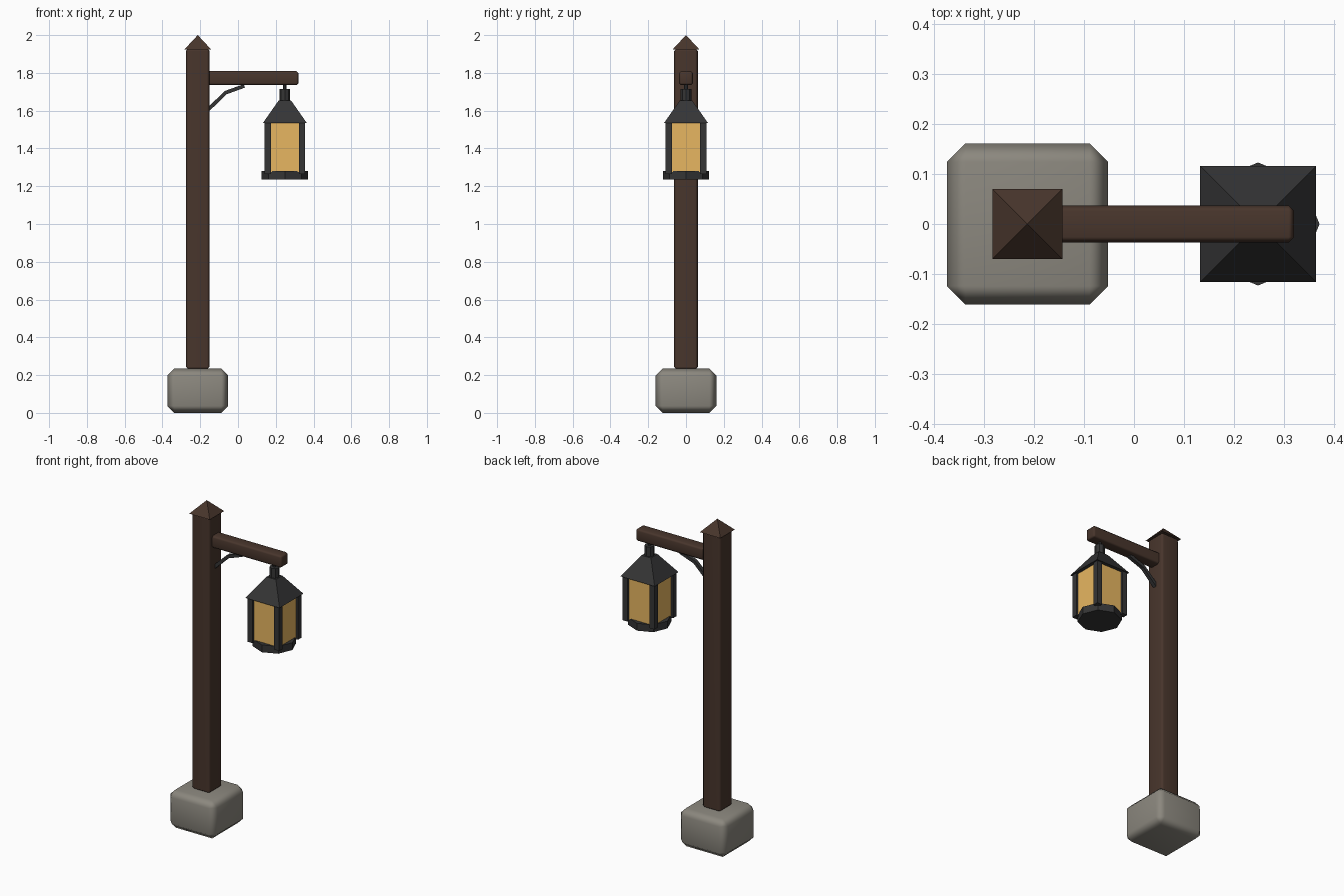
import bpy, bmesh, math
from mathutils import Matrix, Vector

if "Cube" in bpy.data.objects:
    bpy.data.objects.remove(bpy.data.objects["Cube"])


def material(name, rgb):
    m = bpy.data.materials.new(name)
    m.diffuse_color = (*rgb, 1)
    m.use_nodes = True
    m.node_tree.nodes["Principled BSDF"].inputs["Base Color"].default_value = m.diffuse_color
    return m


WOOD = material("dark_wood", (0.065, 0.036, 0.025))
STONE = material("stone", (0.26, 0.245, 0.21))
IRON = material("iron", (0.035, 0.035, 0.036))
GLASS = material("amber_glass", (0.80, 0.47, 0.12))
POST_X, LAMP_X = -0.213, 0.248


def finish(name, bm, mat, smooth=False):
    bmesh.ops.recalc_face_normals(bm, faces=bm.faces)
    me = bpy.data.meshes.new(name)
    bm.to_mesh(me)
    bm.free()
    ob = bpy.data.objects.new(name, me)
    bpy.context.collection.objects.link(ob)
    me.materials.append(mat)
    if smooth:
        bpy.ops.object.select_all(action='DESELECT')
        ob.select_set(True)
        bpy.context.view_layer.objects.active = ob
        bpy.ops.object.shade_smooth_by_angle(angle=math.radians(60))
        ob.modifiers.new("flat_faces", 'WEIGHTED_NORMAL').keep_sharp = True
    return ob


def box(name, lo, hi, mat, bevel=0):
    lo, hi = Vector(lo), Vector(hi)
    bm = bmesh.new()
    bmesh.ops.create_cube(bm, size=1, matrix=Matrix.Translation((lo + hi) / 2)
                          @ Matrix.Diagonal((*(hi - lo), 1)))
    if bevel:
        bmesh.ops.bevel(bm, geom=bm.edges[:], offset=bevel, segments=1,
                        affect='EDGES', profile=0.5)
    return finish(name, bm, mat, bevel > 0)


def prism(name, x, z0, z1, r0, r1, sides, turn, mat):
    bm = bmesh.new()
    bmesh.ops.create_cone(bm, cap_ends=True, segments=sides, radius1=r0, radius2=r1,
                          depth=z1 - z0, matrix=Matrix.Translation((x, 0, (z0 + z1) / 2))
                          @ Matrix.Rotation(turn, 4, 'Z'))
    bmesh.ops.remove_doubles(bm, verts=bm.verts, dist=1e-5)
    return finish(name, bm, mat)


Q, R2 = math.pi / 4, math.sqrt(2)

# Stone foot, post, pointed cap and beam
box("stone_foot", (POST_X - 0.161, -0.161, 0), (POST_X + 0.161, 0.161, 0.235), STONE, 0.037)
box("post", (POST_X - 0.063, -0.063, 0.23), (POST_X + 0.063, 0.063, 1.93), WOOD, 0.014)
prism("post_cap", POST_X, 1.925, 2.0, 0.07 * R2, 0, 4, Q, WOOD)
box("beam", (POST_X, -0.037, 1.735), (0.32, 0.037, 1.81), WOOD, 0.011)

# Bent iron brace, a strip profile given thickness
lower = [(-0.16, 1.59), (-0.06, 1.687), (0.037, 1.722)]
upper = [(0.03, 1.74), (-0.068, 1.705), (-0.16, 1.618)]
bm = bmesh.new()
bottom = [bm.verts.new((x, -0.011, z)) for x, z in lower + upper]
for a, b, c, d in ((0, 1, 4, 5), (1, 2, 3, 4)):
    bm.faces.new([bottom[i] for i in (a, b, c, d)])
ext = bmesh.ops.extrude_face_region(bm, geom=bm.faces[:], use_keep_orig=True)
bmesh.ops.translate(bm, vec=(0, 0.022, 0),
                    verts=[g for g in ext["geom"] if isinstance(g, bmesh.types.BMVert)])
finish("brace", bm, IRON)

# Lantern: hook, neck, square roof, eight-sided base
prism("lantern_hook", LAMP_X, 1.70, 1.74, 0.01, 0.01, 8, 0, IRON)
prism("lantern_neck", LAMP_X, 1.65, 1.715, 0.028, 0.028, 8, 0, IRON)
prism("lantern_roof", LAMP_X, 1.535, 1.655, 0.116 * R2, 0.032 * R2, 4, Q, IRON)
prism("lantern_base", LAMP_X, 1.235, 1.28, 0.123, 0.123, 8, 0, IRON)

# Glass box and four corner bars
box("lantern_glass", (LAMP_X - 0.095, -0.095, 1.275), (LAMP_X + 0.095, 0.095, 1.537), GLASS)
for i, (sx, sy) in enumerate(((-1, -1), (1, -1), (1, 1), (-1, 1))):
    x, y = LAMP_X + sx * 0.091, sy * 0.091
    box(f"lantern_bar_{i + 1}", (x - 0.017, y - 0.017, 1.265), (x + 0.017, y + 0.017, 1.537), IRON)
